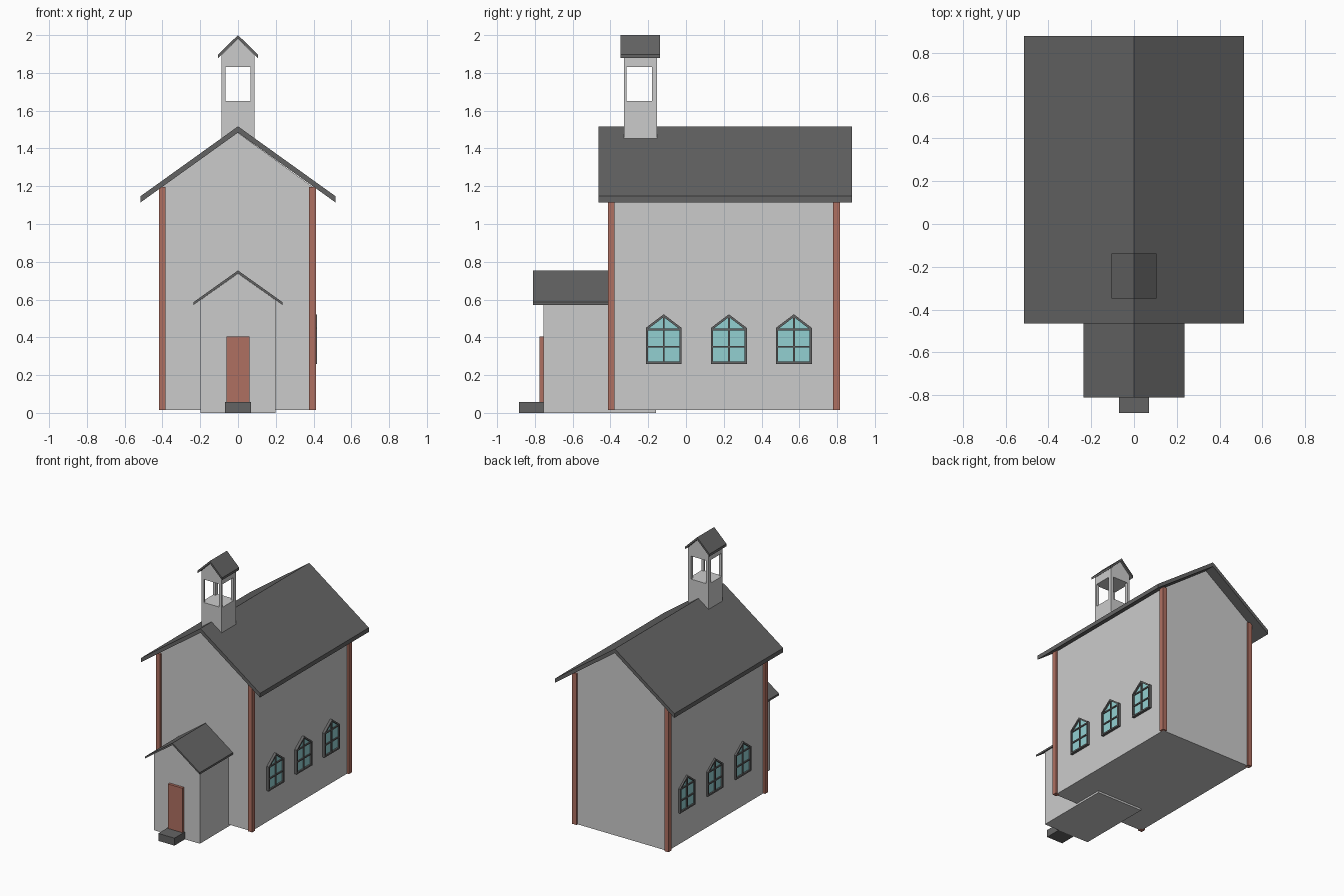
import bpy, bmesh

if "Cube" in bpy.data.objects:
    bpy.data.objects.remove(bpy.data.objects["Cube"])

def material(name, r, g, b):
    m = bpy.data.materials.new(name)
    m.diffuse_color = (r, g, b, 1)
    m.use_nodes = True
    m.node_tree.nodes["Principled BSDF"].inputs["Base Color"].default_value = m.diffuse_color
    return m

DARK = material("dark_grey", 0.127, 0.127, 0.127)
BRICK = material("brick_red", 0.43, 0.16, 0.12)
GLASS = material("pale_glass", 0.29, 0.63, 0.64)

def finish(name, bm, mat):
    bmesh.ops.recalc_face_normals(bm, faces=bm.faces)
    mesh = bpy.data.meshes.new(name)
    bm.to_mesh(mesh)
    bm.free()
    ob = bpy.data.objects.new(name, mesh)
    bpy.context.collection.objects.link(ob)
    if mat:
        mesh.materials.append(mat)
    return ob

def prism(name, pts, lo, hi, axis="y", mat=None, hole=None):
    """Extrude a profile (horizontal, z) along an axis, optionally as a ring around a hole."""
    bm = bmesh.new()
    def loop(points, d):
        return [bm.verts.new((p, d, z) if axis == "y" else (d, p, z)) for p, z in points]
    n = len(pts)
    a, b = loop(pts, lo), loop(pts, hi)
    bridges = [(a, b)]
    if hole:
        c, d = loop(hole, lo), loop(hole, hi)
        bridges += [(c, d), (a, c), (b, d)]
    else:
        bm.faces.new(a)
        bm.faces.new(b)
    for u, v in bridges:
        for i in range(n):
            j = (i + 1) % n
            bm.faces.new((u[i], u[j], v[j], v[i]))
    return finish(name, bm, mat)

def box(name, x0, x1, y0, y1, z0, z1, mat=None):
    return prism(name, [(x0, z0), (x1, z0), (x1, z1), (x0, z1)], y0, y1, "y", mat)

def house(c, w, z0, eave, apex):
    return [(c - w, z0), (c + w, z0), (c + w, eave), (c, apex), (c - w, eave)]

def gable_roof(name, w, apex, eave, t, y0, y1):
    pts = [(-w, eave), (0, apex), (w, eave), (w, eave - t), (0, apex - t), (-w, eave - t)]
    return prism(name, pts, y0, y1, "y", DARK)

# Nave
CX = -0.003
prism("nave_walls", house(CX, 0.4, 0.015, 1.195, 1.485), -0.4, 0.8)
gable_roof("nave_roof", 0.515, 1.517, 1.148, 0.033, -0.464, 0.88)
for sx, side in ((-1, "left"), (1, "right")):
    for y, end in ((-0.396, "front"), (0.797, "back")):
        x = CX + sx * 0.398
        box(f"corner_post_{end}_{side}", x - 0.018, x + 0.018, y - 0.018, y + 0.018,
            0.015, 1.195, BRICK)

# Porch, door and step
prism("porch_walls", house(0, 0.199, 0, 0.597, 0.738), -0.755, -0.16)
gable_roof("porch_roof", 0.236, 0.754, 0.586, 0.015, -0.81, -0.38)
box("door", -0.062, 0.062, -0.776, -0.74, 0.05, 0.405, BRICK)
box("door_step", -0.07, 0.07, -0.884, -0.745, 0, 0.058, DARK)

# Bell tower with openings through all four sides
tower = prism("bell_tower", house(0, 0.088, 1.4, 1.893, 1.98), -0.327, -0.153)
cutters = [box("opening_cutter_front", -0.067, 0.065, -0.5, 0.1, 1.65, 1.83),
           box("opening_cutter_side", -0.3, 0.3, -0.314, -0.18, 1.65, 1.83)]
for cutter in cutters:
    cutter.hide_render = True
    cutter.hide_viewport = False
    cutter.display_type = 'WIRE'
    mod = tower.modifiers.new("opening", 'BOOLEAN')
    mod.operation = 'DIFFERENCE'
    mod.solver = 'EXACT'
    mod.object = cutter
gable_roof("tower_roof", 0.106, 2.0, 1.897, 0.019, -0.348, -0.137)

# Arched windows, three on each side
T = 0.012
for sx, side in ((-1, "left"), (1, "right")):
    for k, y in enumerate((-0.118, 0.227, 0.571), 1):
        tag = f"{side}_{k}"
        outer = house(y, 0.095, 0.26, 0.45, 0.522)
        inner = house(y, 0.095 - T, 0.26 + T, 0.444, 0.507)
        prism(f"window_frame_{tag}", outer, sx * 0.39, sx * 0.417, "x", DARK, inner)
        prism(f"window_glass_{tag}", inner, sx * 0.39, sx * 0.405, "x", GLASS)
        bars = [(y - 0.005, y + 0.005, 0.27, 0.508)]
        bars += [(y - 0.085, y + 0.085, z - 0.005, z + 0.005) for z in (0.35, 0.442)]
        for n, (a, b, c, d) in enumerate(bars, 1):
            prism(f"window_bar_{tag}_{n}", [(a, c), (b, c), (b, d), (a, d)],
                  sx * 0.395, sx * 0.413, "x", DARK)
